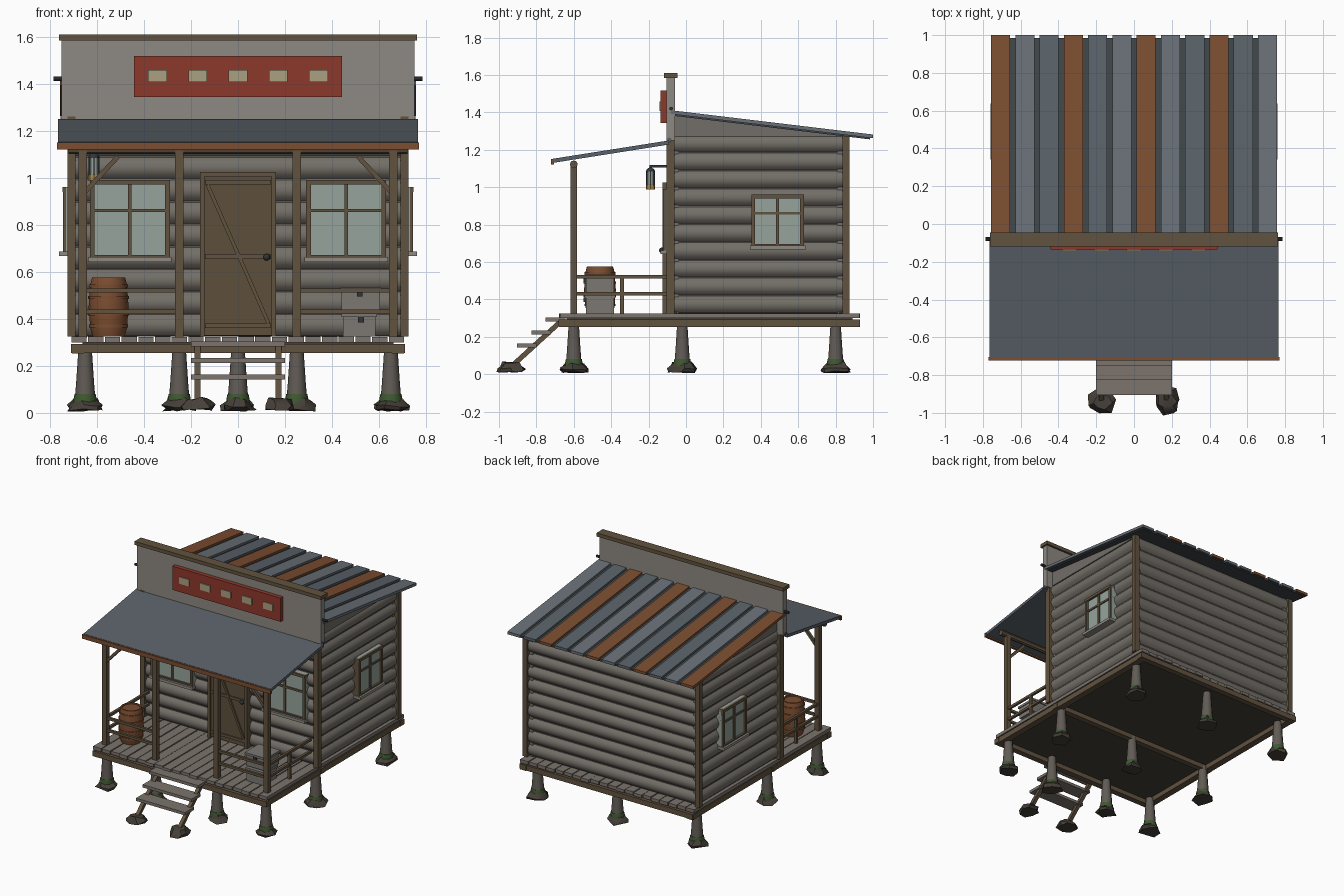
import bpy, bmesh, math, random
from mathutils import Vector

if "Cube" in bpy.data.objects:
    bpy.data.objects.remove(bpy.data.objects["Cube"])
random.seed(4)
MATS = {}

def mat(name, c):
    m = bpy.data.materials.new(name)
    m.diffuse_color = (*c, 1)
    m.use_nodes = True
    m.node_tree.nodes["Principled BSDF"].inputs["Base Color"].default_value = m.diffuse_color
    MATS[name] = m

for n, c in dict(wall=(.17, .155, .135), trim=(.12, .085, .05), dark=(.06, .05, .04), deck=(.2, .175, .155),
                 pale=(.27, .25, .225), metal=(.1, .12, .14), metal2=(.14, .16, .18), batten=(.05, .06, .065),
                 rust=(.2, .075, .03), red=(.27, .04, .025), cream=(.4, .35, .22), glass=(.3, .37, .33),
                 door=(.11, .08, .045), moss=(.05, .1, .03), pile=(.12, .105, .09), brass=(.35, .22, .06),
                 iron=(.03, .035, .04), crate=(.2, .19, .175)).items():
    mat(n, c)

def make(name, bm, m):
    bmesh.ops.recalc_face_normals(bm, faces=bm.faces)
    me = bpy.data.meshes.new(name)
    bm.to_mesh(me)
    bm.free()
    ob = bpy.data.objects.new(name, me)
    bpy.context.collection.objects.link(ob)
    me.materials.append(MATS[m])
    return ob

def box(name, x0, x1, y0, y1, z0, z1, m):
    bm = bmesh.new()
    bmesh.ops.create_cube(bm, size=1)
    for v in bm.verts:
        v.co = ((x0 + x1) / 2 + v.co.x * (x1 - x0), (y0 + y1) / 2 + v.co.y * (y1 - y0),
                (z0 + z1) / 2 + v.co.z * (z1 - z0))
    return make(name, bm, m)

def prism(name, pts, axis, a, b, m):
    # profile (u, z) extruded along x (u is y) or along y (u is x)
    bm = bmesh.new()
    f = bm.faces.new([bm.verts.new((a, u, z) if axis == 'x' else (u, a, z)) for u, z in pts])
    r = bmesh.ops.extrude_face_region(bm, geom=[f])
    d = (b - a, 0, 0) if axis == 'x' else (0, b - a, 0)
    bmesh.ops.translate(bm, vec=d, verts=[v for v in r['geom'] if isinstance(v, bmesh.types.BMVert)])
    return make(name, bm, m)

def rod(name, p, q, r, m, sides=4, r2=None):
    # straight bar between two points
    p, q = Vector(p), Vector(q)
    d = q - p
    bm = bmesh.new()
    bmesh.ops.create_cone(bm, cap_ends=True, segments=sides, radius1=r, radius2=r if r2 is None else r2, depth=d.length)
    if sides == 4:
        bmesh.ops.rotate(bm, verts=bm.verts, cent=(0, 0, 0),
                         matrix=Vector((1, 1, 0)).to_track_quat('X', 'Z').to_matrix())
    ob = make(name, bm, m)
    ob.rotation_mode = 'QUATERNION'
    ob.rotation_quaternion = d.to_track_quat('Z', 'Y')
    ob.location = (p + q) / 2
    return ob

def lathe(name, prof, x, y, m, sides=16):
    bm = bmesh.new()
    rings = [[bm.verts.new((x + r * math.cos(2 * math.pi * i / sides), y + r * math.sin(2 * math.pi * i / sides), z))
              for i in range(sides)] for r, z in prof]
    for a, b in zip(rings, rings[1:]):
        for i in range(sides):
            j = (i + 1) % sides
            bm.faces.new((a[i], a[j], b[j], b[i]))
    bm.faces.new(rings[0])
    bm.faces.new(rings[-1])
    return make(name, bm, m)

def rubble(x, y):
    ob = lathe('footing_rubble', [(.07, .012), (.072, .028), (.045, .06)], x, y, 'dark', 7)
    for v in ob.data.vertices:
        v.co.x += random.uniform(-.013, .013)
        v.co.y += random.uniform(-.013, .013)
        v.co.z += random.uniform(-.006, .008)

# Foundation piles with moss and rubble
for y, xs in ((-.6, (-.65, -.25, .25, .65)), (-.02, (-.65, 0, .65)), (.8, (-.65, 0, .65))):
    for x in xs:
        lathe('pile', [(.046, .03), (.038, .13), (.028, .28)], x, y, 'pile', 10)
        lathe('pile_moss', [(.05, .04), (.049, .06), (.045, .08)], x, y, 'moss', 10)
        rubble(x, y)

# Floor frame and deck planks running front to back
for s in (-1, 1):
    box('side_sill', s * .705, s * .655, -.68, .93, .252, .293, 'trim')
for y in (-.66, -.02, .905):
    box('cross_sill', -.71, .71, y - .022, y + .022, .254, .292, 'trim')
box('subfloor', -.66, .66, -.64, .89, .288, .302, 'dark')
N = 20
for i in range(N):
    x = -.71 + i * 1.42 / N
    box('deck_plank', x + .002, x + 1.42 / N - .004, -.68 + random.uniform(0, .015),
        .93 - random.uniform(0, .015), .3, .324 + random.uniform(-.002, .002), 'deck')

# Log siding on four walls
def siding(face, back):
    rows, z0, z1 = 10, .325, 1.28
    h, pts = (z1 - z0) / rows, [(back, z0)]
    for i in range(rows):
        for k in range(7):
            t = k / 6
            pts.append((face * math.copysign(1, 1) + math.copysign(.025, face - back) * math.sin(math.pi * t) ** .7,
                        z0 + h * (i + .03 + .94 * t)))
    return pts + [(back, z1)]

for s in (-1, 1):
    prism('side_siding', siding(s * .685, s * .655), 'y', -.07, .85, 'wall')
    prism('gable_board', [(-.08, 1.27), (.85, 1.27), (.85, 1.285), (-.08, 1.39)], 'x', s * .66, s * .7, 'wall')
    box('front_corner_post', s * .69, s * .725, -.105, -.062, .325, 1.26, 'trim')
    box('back_corner_post', s * .685, s * .722, .838, .874, .325, 1.285, 'trim')
prism('front_siding', siding(-.07, -.04), 'x', -.69, .69, 'wall')
prism('back_siding', siding(.842, .81), 'x', -.69, .69, 'wall')

# Main roof: base sheet with raised panels
def zr(y):
    return 1.405 - (y + .08) * .12
prism('roof_base', [(-.08, zr(-.08) - .022), (.985, zr(.985) - .022), (.985, zr(.985) - .008), (-.08, zr(-.08) - .008)],
      'x', -.745, .745, 'batten')
for i in range(12):
    x = -.757 + i * .1285
    prism('roof_panel', [(-.08, zr(-.08) - .014), (1, zr(1) - .014), (1, zr(1) + .006), (-.08, zr(-.08) + .006)],
          'x', x, x + .101, 'rust' if i % 3 == 0 else ('metal2' if i % 2 else 'metal'))
rod('roof_flashing', (-.785, -.08, 1.42), (.785, -.08, 1.42), .01, 'iron', 8)

# False front with cap and sign board
box('false_front', -.75, .75, -.105, -.06, 1.25, 1.59, 'pale')
box('false_front_cap', -.762, .762, -.118, -.045, 1.583, 1.609, 'trim')
box('sign_board', -.442, .442, -.135, -.104, 1.343, 1.518, 'red')
for i in range(5):
    x = (i - 2) * .171
    box('sign_tile', x - .04, x + .04, -.142, -.13, 1.407, 1.457, 'cream')

# Porch roof, fascia and beam
prism('porch_roof', [(-.71, 1.13), (-.09, 1.228), (-.09, 1.25), (-.71, 1.152)], 'x', -.765, .765, 'metal')
box('porch_fascia', -.77, .77, -.722, -.705, 1.12, 1.15, 'rust')
rod('porch_flashing', (-.755, -.09, 1.252), (.755, -.09, 1.252), .013, 'metal', 8)
rod('porch_beam', (-.72, -.6, 1.122), (.72, -.6, 1.122), .021, 'trim', 8)

# Porch posts, braces and railings
for s in (-1, 1):
    for x in (.25, .66):
        box('porch_post', s * x - .018, s * x + .018, -.618, -.582, .32, 1.12, 'trim')
    rod('porch_brace', (s * .65, -.6, .94), (s * .51, -.6, 1.09), .014, 'trim')
    for z in (.43, .52):
        box('front_rail', s * .25, s * .66, -.609, -.591, z - .009, z + .009, 'trim')
        box('side_rail', s * .66 - .009, s * .66 + .009, -.6, -.1, z - .009, z + .009, 'trim')
    box('rail_baluster', s * .66 - .01, s * .66 + .01, -.352, -.332, .32, .52, 'trim')

# Stairs
for s in (-1, 1):
    rod('stair_stringer', (s * .172, -.65, .3), (s * .172, -.94, .035), .019, 'trim')
    rubble(s * .172, -.935)
for i in range(3):
    box('stair_tread', -.2, .2, -.75 - .077 * i, -.645 - .077 * i, .283 - .07 * i, .304 - .07 * i, 'deck')

# Door with frame and bracing
box('door_panel', -.155, .155, -.11, -.06, .33, 1.015, 'door')
for s in (-1, 1):
    box('door_jamb', s * .142, s * .162, -.125, -.07, .325, 1.02, 'trim')
for z in (.37, .665, .98):
    box('door_batten', -.14, .14, -.118, -.1, z - .01, z + .01, 'trim')
box('door_head', -.162, .162, -.125, -.07, 1.005, 1.024, 'trim')
rod('door_diagonal', (-.13, -.113, .97), (.13, -.113, .38), .011, 'trim')
bm = bmesh.new()
bmesh.ops.create_icosphere(bm, subdivisions=2, radius=.015)
make('door_knob', bm, 'iron').location = (.122, -.13, .662)

# Windows: u runs along the wall, depth d from face outward
def window(side, u0, u1, z0, z1, zbar, face):
    def part(name, a, b, c, d, out, m):
        o, i = sorted((face + side[1] * out, face - side[1] * .035))
        if side[0] == 'y':
            box(name, a, b, o, i, c, d, m)
        else:
            box(name, o, i, a, b, c, d, m)
    t, mid = .02, (u0 + u1) / 2
    part('window_glass', u0, u1, z0, z1, .006, 'glass')
    part('window_stile', u0, u0 + t, z0, z1, .02, 'trim')
    part('window_stile', u1 - t, u1, z0, z1, .02, 'trim')
    part('window_rail', u0, u1, z1 - t, z1, .022, 'trim')
    part('window_rail', u0, u1, z0, z0 + t * .6, .02, 'trim')
    part('window_mullion', mid - .008, mid + .008, z0, z1, .015, 'trim')
    part('window_mullion', u0, u1, zbar - .007, zbar + .007, .014, 'trim')
    part('window_sill', u0 - .008, u1 + .008, z0 - .018, z0 + .002, .035, 'pale')

for u in (-.46, .46):
    window(('y', -1), u - .17, u + .17, .66, .99, .86, -.1)
for s in (-1, 1):
    window(('x', s), .35, .63, .685, .96, .86, s * .725)

# Barrel with hoops
lathe('barrel', [(.068, .325), (.078, .36), (.085, .45), (.078, .545), (.07, .575), (.06, .575), (.058, .568)],
      -.55, -.46, 'rust')
for z, r in ((.37, .083), (.42, .087), (.49, .087), (.54, .082)):
    lathe('barrel_hoop', [(r, z - .006), (r, z + .006)], -.55, -.46, 'rust')

# Stacked crates with lids
for x0, x1, z in ((.44, .59, .325), (.435, .61, .435)):
    box('crate', x0 + .006, x1 - .006, -.535, -.385, z, z + .085, 'crate')
    box('crate_lid', x0, x1, -.543, -.378, z + .083, z + .099, 'crate')
    box('crate_latch', x0 + .07, x0 + .095, -.549, -.53, z + .06, z + .085, 'iron')

# Hanging lantern on a bracket
X, Y = -.612, -.19
rod('lantern_bracket', (X, -.08, 1.112), (X, Y - .005, 1.112), .008, 'iron')
rod('lantern_hook', (X, Y, 1.112), (X, Y, 1.1), .005, 'iron', 6)
lathe('lantern_cap', [(.025, 1.083), (.02, 1.095), (.007, 1.105)], X, Y, 'iron', 8)
lathe('lantern_glass', [(.018, 1.01), (.018, 1.085)], X, Y, 'glass', 8)
lathe('lantern_base', [(.025, .988), (.025, 1.005), (.02, 1.013)], X, Y, 'brass', 8)
for a in range(4):
    c, d = .021 * math.cos(a * math.pi / 2), .021 * math.sin(a * math.pi / 2)
    rod('lantern_wire', (X + c, Y + d, 1.01), (X + c, Y + d, 1.085), .004, 'iron')

# Smooth round parts, keep hard edges
bpy.ops.object.select_all(action='SELECT')
bpy.context.view_layer.objects.active = bpy.context.selected_objects[0]
bpy.ops.object.shade_smooth_by_angle(angle=math.radians(38))
